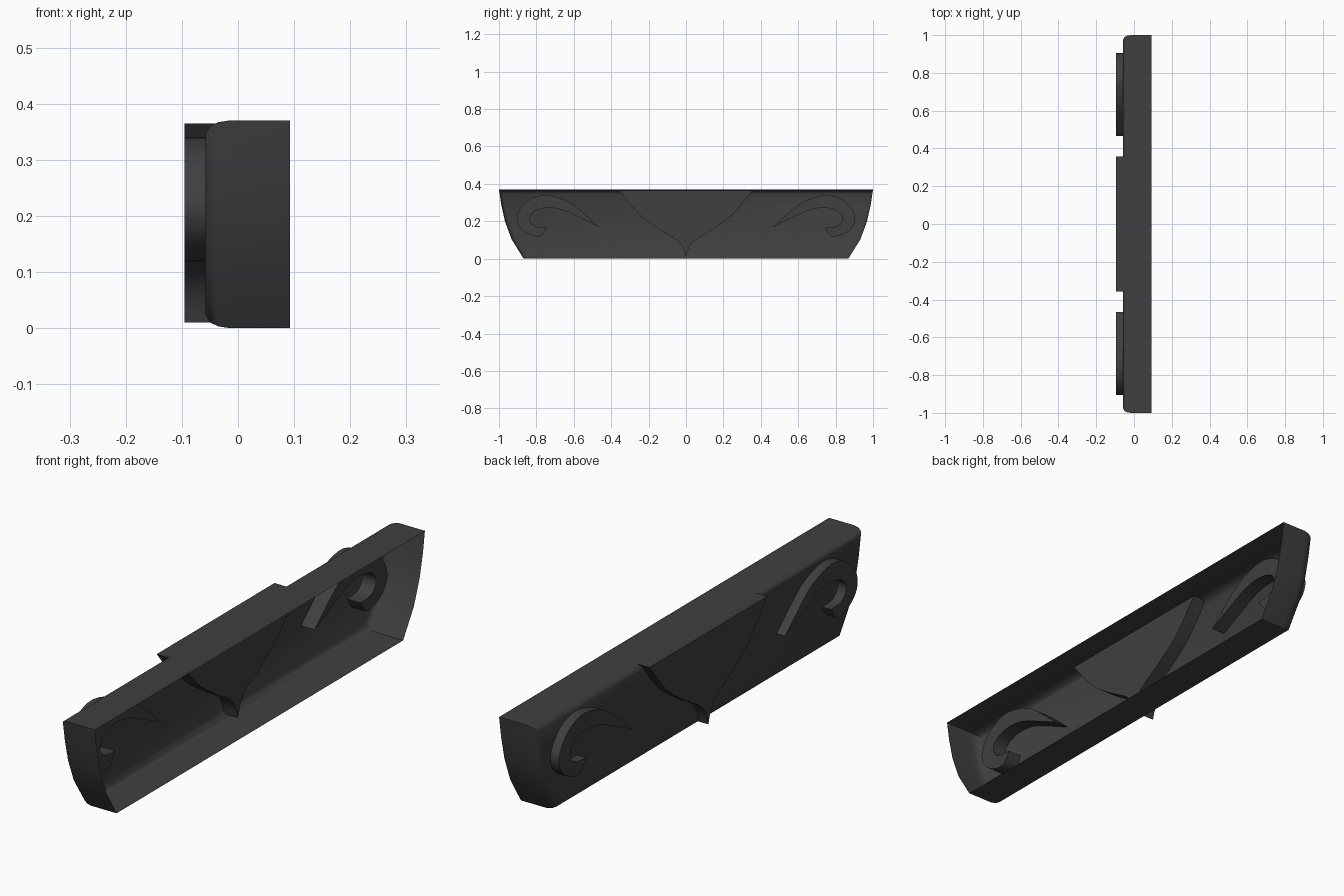
import bpy, bmesh, math
from mathutils import Vector

cube = bpy.data.objects.get("Cube")
if cube:
    bpy.data.objects.remove(cube, do_unlink=True)

# Single dark material
SHADE = 0.05
mat = bpy.data.materials.new("charcoal")
mat.use_nodes = True
colour = (SHADE, SHADE, SHADE, 1)
mat.diffuse_color = colour
bsdf = next(n for n in mat.node_tree.nodes if n.type == 'BSDF_PRINCIPLED')
bsdf.inputs["Base Color"].default_value = colour
bsdf.inputs["Roughness"].default_value = 0.7


def finish(name, bm, angle):
    """Turn a bmesh into a named, smooth-shaded object."""
    bmesh.ops.recalc_face_normals(bm, faces=bm.faces)
    mesh = bpy.data.meshes.new(name)
    bm.to_mesh(mesh)
    bm.free()
    mesh.materials.append(mat)
    obj = bpy.data.objects.new(name, mesh)
    bpy.context.collection.objects.link(obj)
    bpy.ops.object.select_all(action='DESELECT')
    obj.select_set(True)
    bpy.context.view_layer.objects.active = obj
    bpy.ops.object.shade_smooth_by_angle(angle=math.radians(angle))
    return obj


def smooth_path(points, steps=3):
    """Catmull-Rom curve through a few points, without the last one."""
    p = [Vector(q) for q in points]
    p = [2 * p[0] - p[1]] + p + [2 * p[-1] - p[-2]]
    out = []
    for a, b, c, d in zip(p, p[1:], p[2:], p[3:]):
        for i in range(steps):
            t = i / steps
            out.append(b + (c - a) * t / 2
                       + (2 * a - 5 * b + 4 * c - d) * t ** 2 / 2
                       + (3 * b - a - 3 * c + d) * t ** 3 / 2)
    return out


def loft(bm, rings):
    """Bridge consecutive rings of points; returns the vertex rings."""
    loops = [[bm.verts.new(co) for co in ring] for ring in rings]
    for r, s in zip(loops, loops[1:]):
        for i in range(len(r)):
            j = (i + 1) % len(r)
            bm.faces.new((r[i], r[j], s[j], s[i]))
    return loops


def ornament(name, outline, mirror=1):
    """Solid plate passing through the front wall of the shell."""
    bm = bmesh.new()
    back, front = loft(bm, [[(x, y * mirror, z) for y, z in outline]
                            for x in (0.0, -0.095)])
    bm.faces.new(back)
    bm.faces.new(front)
    return finish(name, bm, 30)


# Hollow shell: tapered outline, rounded toward the decorated wall, open behind
half = [(1, 0.37), (0.988, 0.29), (0.968, 0.2), (0.933, 0.105), (0.868, 0)]
outline = half + [(-y, z) for y, z in reversed(half)]
MID = 0.185
sections = [(0.093, 0), (-0.015, 0), (-0.035, 0.003), (-0.05, 0.01), (-0.058, 0.024)]
bm = bmesh.new()
rings = loft(bm, [[(x, y * (1 - d), MID + (z - MID) * (1 - d / MID))
                   for y, z in outline] for x, d in sections])
bm.faces.new(rings[-1])
finish("drawer_shell", bm, 40)

# Central pointed crest
side = smooth_path([(0.357, 0.365), (0.25, 0.237), (0.14, 0.155),
                    (0.045, 0.096), (0.012, 0.05), (0, 0.01)])
crest = side + [Vector((0, 0.01))] + [Vector((-p.x, p.y)) for p in reversed(side)]
ornament("center_crest", crest)

# Pair of curled leaf scrolls
outer = [(0.465, 0.17), (0.555, 0.25), (0.635, 0.308), (0.745, 0.34), (0.825, 0.322),
         (0.877, 0.28), (0.905, 0.222), (0.89, 0.168), (0.84, 0.13), (0.785, 0.119),
         (0.76, 0.138), (0.743, 0.167)]
inner = [(0.743, 0.167), (0.795, 0.17), (0.825, 0.187), (0.836, 0.22), (0.81, 0.255),
         (0.745, 0.272), (0.665, 0.262), (0.58, 0.225), (0.465, 0.17)]
scroll = smooth_path(outer) + smooth_path(inner)
for name, mirror in (("back_scroll", 1), ("front_scroll", -1)):
    ornament(name, scroll, mirror)
